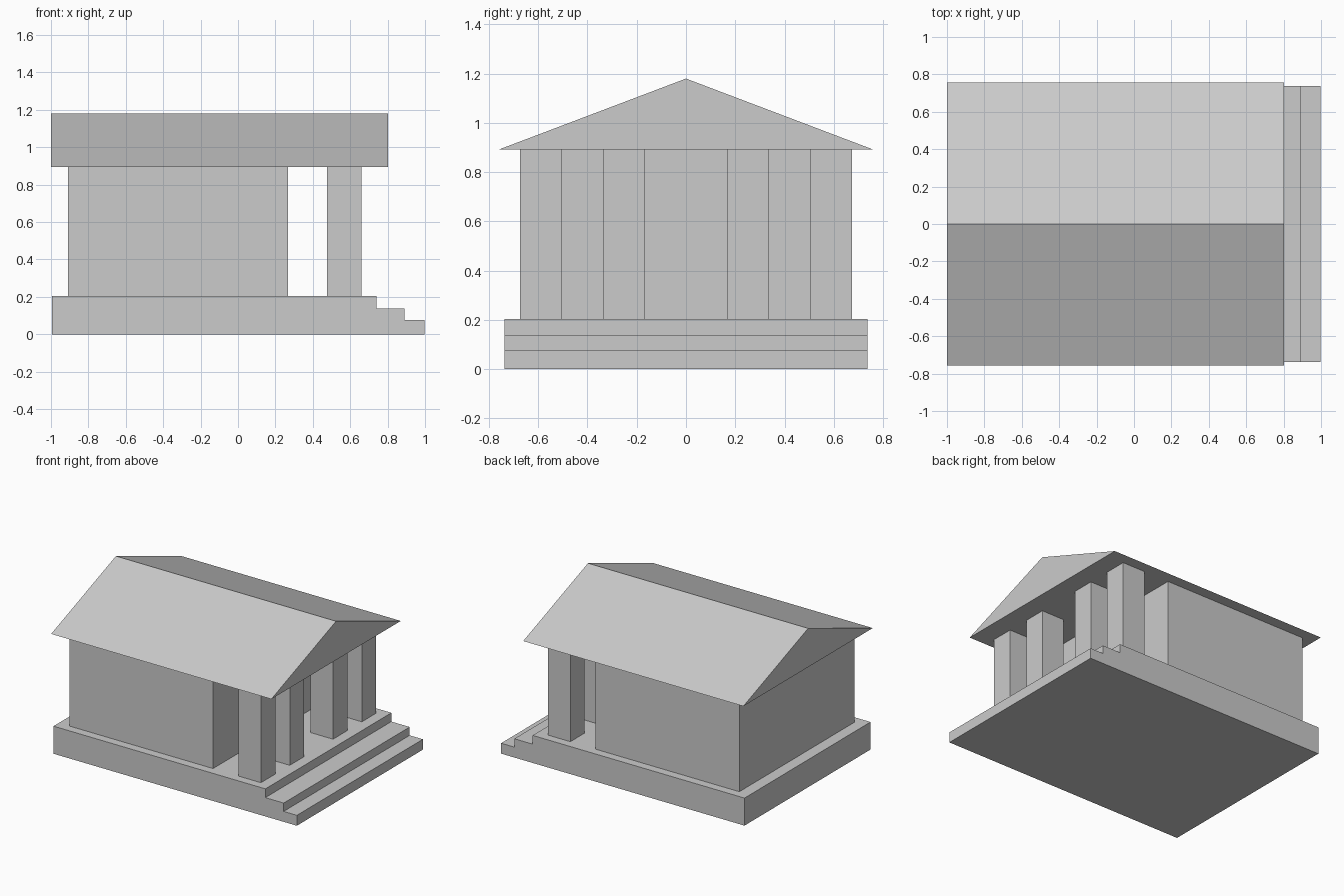
import bpy
import bmesh

if "Cube" in bpy.data.objects:
    bpy.data.objects.remove(bpy.data.objects["Cube"])


def make_object(name, bm):
    bmesh.ops.recalc_face_normals(bm, faces=bm.faces)
    mesh = bpy.data.meshes.new(name)
    bm.to_mesh(mesh)
    bm.free()
    obj = bpy.data.objects.new(name, mesh)
    bpy.context.collection.objects.link(obj)
    return obj


def extrude_profile(name, points, direction):
    """Fill a closed profile and extrude it along a direction."""
    bm = bmesh.new()
    face = bm.faces.new([bm.verts.new(p) for p in points])
    result = bmesh.ops.extrude_face_region(bm, geom=[face], use_keep_orig=True)
    moved = [g for g in result["geom"] if isinstance(g, bmesh.types.BMVert)]
    bmesh.ops.translate(bm, verts=moved, vec=direction)
    return make_object(name, bm)


def box(name, x0, x1, y0, y1, z0, z1):
    corners = [(x0, y0, z0), (x1, y0, z0), (x1, y1, z0), (x0, y1, z0)]
    return extrude_profile(name, corners, (0, 0, z1 - z0))


FLOOR, EAVES, RIDGE = 0.204, 0.893, 1.18
BASE_Y, WALL_Y, ROOF_Y = 0.737, 0.674, 0.757

# Stepped base, profile seen from the front
steps = [(-0.995, 0), (0.998, 0), (0.998, 0.077), (0.89, 0.077),
         (0.89, 0.139), (0.74, 0.139), (0.74, FLOOR), (-0.995, FLOOR)]
extrude_profile("stepped_base", [(x, -BASE_Y, z) for x, z in steps],
                (0, 2 * BASE_Y, 0))

# Closed inner chamber
box("chamber", -0.909, 0.268, -WALL_Y, WALL_Y, FLOOR, EAVES)

# Four square porch columns, mirrored in pairs
for label, y0, y1 in (("inner", 0.169, 0.337), ("outer", 0.506, WALL_Y)):
    box(f"{label}_column_left", 0.475, 0.66, -y1, -y0, FLOOR, EAVES)
    box(f"{label}_column_right", 0.475, 0.66, y0, y1, FLOOR, EAVES)

# Gabled roof
gable = [(-1, -ROOF_Y, EAVES), (-1, ROOF_Y, EAVES), (-1, 0, RIDGE)]
extrude_profile("gabled_roof", gable, (1.803, 0, 0))
